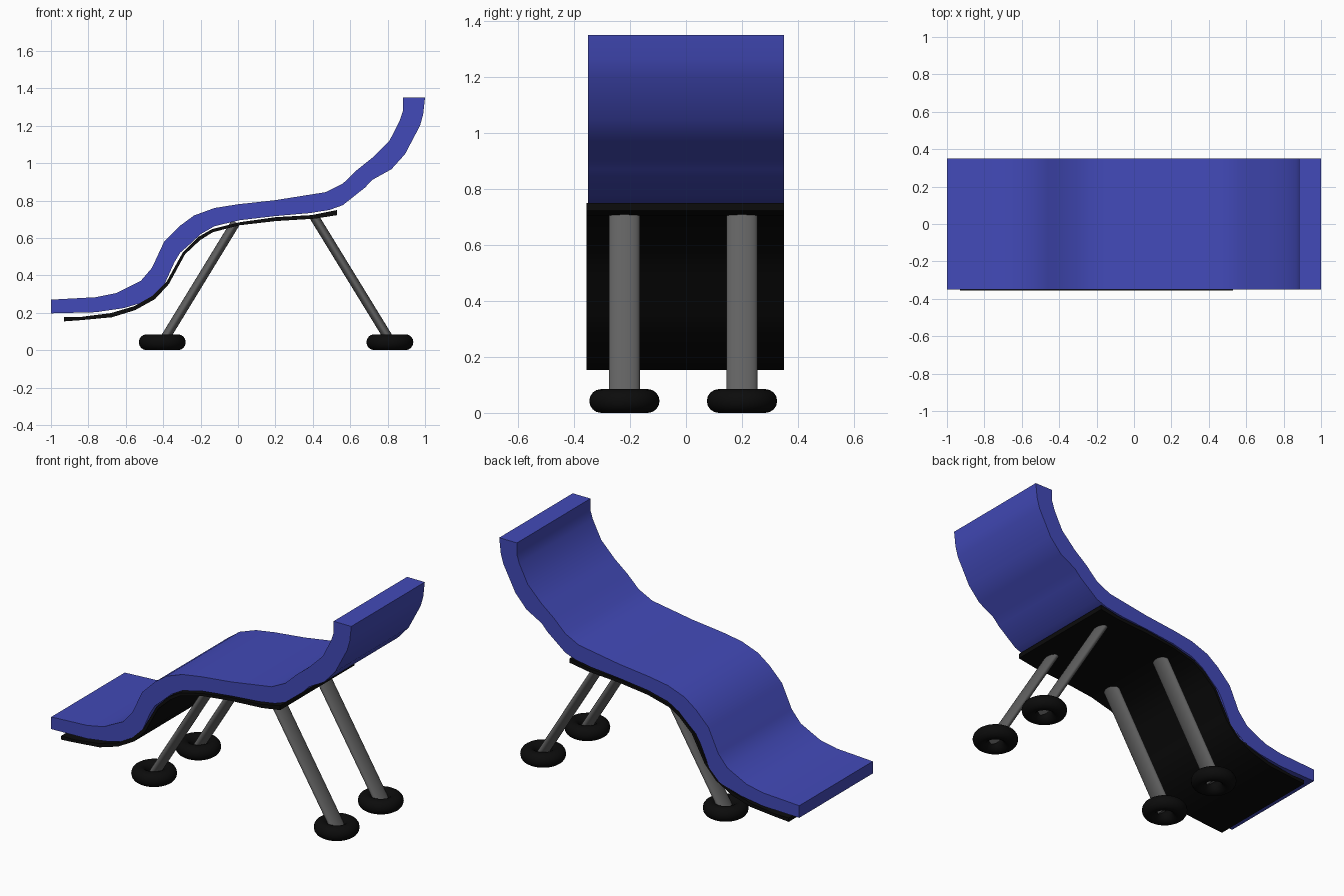
import bpy, bmesh, math
from mathutils import Vector, Matrix

if "Cube" in bpy.data.objects:
    bpy.data.objects.remove(bpy.data.objects["Cube"])


def material(name, rgb):
    m = bpy.data.materials.new(name)
    m.diffuse_color = (*rgb, 1)
    m.use_nodes = True
    m.node_tree.nodes["Principled BSDF"].inputs["Base Color"].default_value = m.diffuse_color
    return m


BLUE = material("blue fabric", (0.055, 0.068, 0.48))
BLACK = material("black rubber", (0.0035, 0.0035, 0.0035))
GREY = material("grey metal", (0.12, 0.12, 0.12))


def finish(bm, name, mat, angle=40):
    bmesh.ops.recalc_face_normals(bm, faces=bm.faces[:])
    me = bpy.data.meshes.new(name)
    bm.to_mesh(me)
    bm.free()
    me.materials.append(mat)
    ob = bpy.data.objects.new(name, me)
    bpy.context.collection.objects.link(ob)
    bpy.ops.object.select_all(action='DESELECT')
    ob.select_set(True)
    bpy.context.view_layer.objects.active = ob
    bpy.ops.object.shade_smooth_by_angle(angle=math.radians(angle))
    return ob


def extrude_profile(name, top, bottom, y0, y1, mat):
    bm = bmesh.new()
    pts = top + bottom[::-1]
    face = bm.faces.new([bm.verts.new((x, y0, z)) for x, z in pts])
    out = bmesh.ops.extrude_face_region(bm, geom=[face])
    moved = [g for g in out["geom"] if isinstance(g, bmesh.types.BMVert)]
    bmesh.ops.translate(bm, verts=moved, vec=(0, y1 - y0, 0))
    return finish(bm, name, mat)


# Wavy cushion, side profile
cushion_top = [(-1, .27), (-.76, .283), (-.65, .305), (-.52, .37), (-.46, .44), (-.395, .58),
               (-.31, .665), (-.235, .72), (-.125, .76), (0, .78), (.2, .802), (.47, .845),
               (.56, .89), (.636, .963), (.72, 1.03), (.81, 1.12), (.866, 1.23), (.882, 1.28),
               (.882, 1.35)]
cushion_bottom = [(-1, .197), (-.76, .203), (-.61, .225), (-.47, .267), (-.4, .337), (-.34, .47),
                  (-.31, .52), (-.257, .567), (-.2, .62), (-.125, .663), (.01, .695), (.2, .717),
                  (.385, .733), (.49, .75), (.56, .775), (.68, .87), (.717, .91), (.82, .967),
                  (.893, 1.048), (.973, 1.2), (.99, 1.26), (1, 1.35)]
extrude_profile("cushion", cushion_top, cushion_bottom, -.35, .35, BLUE)

# Thin support plate under the cushion
plate_top = [(-.93, .177), (-.845, .177), (-.68, .198), (-.555, .235), (-.46, .289), (-.38, .369),
             (-.294, .524), (-.214, .604), (-.139, .647), (.01, .684), (.2, .711), (.395, .722),
             (.53, .749)]
plate_bottom = [(-.93, .154), (-.845, .16), (-.674, .176), (-.55, .214), (-.444, .273),
                (-.37, .353), (-.283, .513), (-.203, .588), (-.134, .631), (.01, .668),
                (.2, .69), (.41, .703), (.53, .722)]
extrude_profile("support_plate", plate_top, plate_bottom, -.355, .35, BLACK)


def leg(name, top, bottom):
    # Oval tube, wide across y and thin along the lounge
    a, b = Vector(top), Vector(bottom)
    axis = (a - b).normalized()
    across = Vector((0, 1, 0))
    thin = across.cross(axis)
    rot = Matrix((thin, across, axis)).transposed().to_4x4()
    bm = bmesh.new()
    bmesh.ops.create_cone(bm, cap_ends=True, segments=32, radius1=1, radius2=1,
                          depth=(a - b).length)
    bmesh.ops.transform(bm, verts=bm.verts[:], matrix=Matrix.Translation((a + b) / 2) @ rot
                        @ Matrix.Diagonal((.025, .055, 1, 1)))
    finish(bm, name, GREY)


def foot(name, x, y, major=.083, minor=.0425, n=40, m=16):
    # Rubber ring
    bm = bmesh.new()
    rings = []
    for i in range(n):
        u = 2 * math.pi * i / n
        ring = []
        for j in range(m):
            v = 2 * math.pi * j / m
            r = major + minor * math.cos(v)
            ring.append(bm.verts.new((x + r * math.cos(u), y + r * math.sin(u),
                                      minor + minor * math.sin(v))))
        rings.append(ring)
    for i in range(n):
        p, q = rings[i], rings[(i + 1) % n]
        for j in range(m):
            k = (j + 1) % m
            bm.faces.new((p[j], q[j], q[k], p[k]))
    finish(bm, name, BLACK, 60)


# Four splayed legs with their feet
for side, y in (("left", -.22), ("right", .2)):
    leg(f"foot_end_leg_{side}", (-.012, y, .683), (-.405, y, .04))
    foot(f"foot_end_foot_{side}", -.405, y)
    leg(f"head_end_leg_{side}", (.408, y, .712), (.82, y, .04))
    foot(f"head_end_foot_{side}", .812, y)
